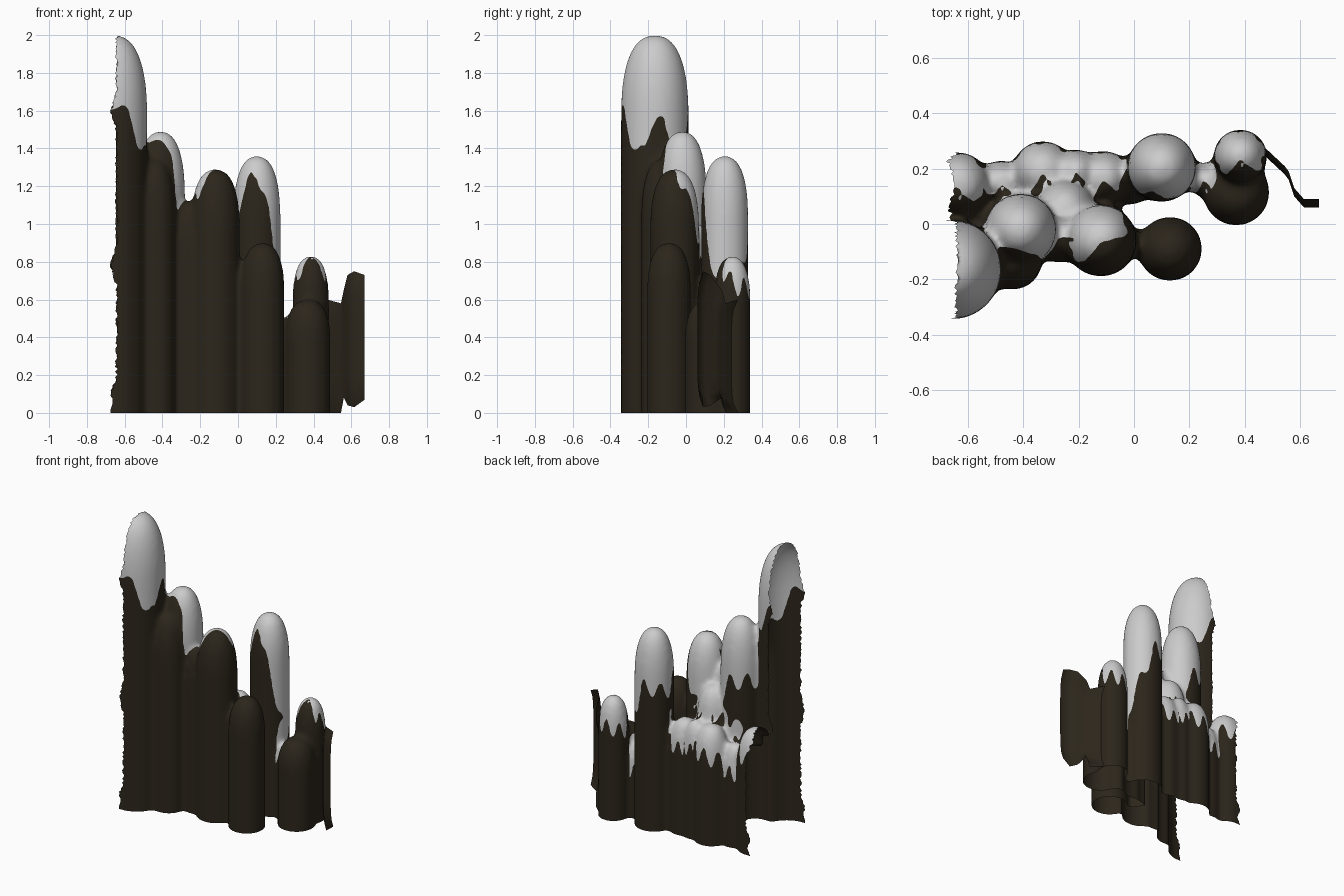
import bpy, bmesh, math, random

if "Cube" in bpy.data.objects:
    bpy.data.objects.remove(bpy.data.objects["Cube"])

random.seed(4)

# snow depth below a column's top on its (right, back, left, front)
SNOW = {
    "heavy": (0.72, 0.40, 0.40, 0.34),
    "side": (0.85, 0.36, 0.40, 0.06),
    "back": (-0.05, 0.45, 0.25, -0.10),
    "cap": (0.15, 0.18, 0.22, -0.05),
    "bare": (-0.3,) * 4,
}

# x, y, radius, top, snow style
COLUMNS = [
    (-0.66, -0.165, 0.18, 2.00, "heavy"),
    (-0.41, -0.02, 0.13, 1.49, "heavy"),
    (-0.44, -0.13, 0.108, 1.34, "bare"),
    (-0.12, -0.06, 0.13, 1.29, "back"),
    (0.10, 0.205, 0.125, 1.36, "side"),
    (0.13, -0.09, 0.116, 0.90, "bare"),
    (0.385, 0.245, 0.097, 0.83, "cap"),
    (0.37, 0.115, 0.12, 0.60, "bare"),
    (0.255, 0.16, 0.06, 0.51, "cap"),
    # rear ledge
    (-0.33, 0.19, 0.11, 0.80, "cap"),
    (-0.21, 0.19, 0.08, 0.80, "cap"),
    (-0.11, 0.165, 0.10, 0.78, "cap"),
    (-0.01, 0.14, 0.07, 0.70, "bare"),
    (-0.48, 0.15, 0.08, 0.70, "cap"),
    (-0.64, 0.14, 0.12, 0.84, "cap"),
    # fillers
    (-0.25, 0.05, 0.11, 1.00, "heavy"),
    (-0.27, -0.05, 0.09, 1.12, "back"),
    (-0.56, 0.05, 0.09, 0.65, "bare"),
]


def add_column(bm, x, y, r, top, segs=40):
    # bullet-shaped solid: straight shaft with a blunt dome
    dome = 0.12 + 0.16 * top
    profile = [(r, -0.12)]
    for i in range(14):
        a = math.pi / 2 * i / 14
        profile.append((r * math.cos(a) ** 0.82,
                        top - dome + dome * math.sin(a) ** 0.82))
    rings = [[bm.verts.new((x + pr * math.cos(2 * math.pi * k / segs),
                            y + pr * math.sin(2 * math.pi * k / segs), z))
              for k in range(segs)] for pr, z in profile]
    for lo, hi in zip(rings, rings[1:]):
        for k in range(segs):
            j = (k + 1) % segs
            bm.faces.new((lo[k], lo[j], hi[j], hi[k]))
    tip = bm.verts.new((x, y, top))
    for k in range(segs):
        bm.faces.new((rings[-1][k], rings[-1][(k + 1) % segs], tip))
    bm.faces.new(rings[0][::-1])


def is_snow(p):
    # nearest column decides; depth blends around it with a jagged hem
    x, y, r, top, style = min(
        COLUMNS, key=lambda c: math.hypot(p.x - c[0], p.y - c[1]) / c[2]
        + 3 * max(0, p.z - c[3] - 0.04))
    a = math.atan2(p.y - y, p.x - x) % (2 * math.pi)
    q = a / (math.pi / 2)
    i, t = int(q) % 4, q % 1
    depth = SNOW[style][i] * (1 - t) + SNOW[style][(i + 1) % 4] * t
    jag = 0.06 * math.cos(7 * a + top)
    return p.z > top - depth + jag


def make_object(name, bm, mat=None):
    me = bpy.data.meshes.new(name)
    bm.to_mesh(me)
    ob = bpy.data.objects.new(name, me)
    bpy.context.collection.objects.link(ob)
    for f in me.polygons:
        f.use_smooth = True
    if mat:
        me.materials.append(mat)
    return ob


rock = bpy.data.materials.new("dark_rock")
rock.diffuse_color = (0.025, 0.019, 0.011, 1)
rock.use_nodes = True
rock.node_tree.nodes["Principled BSDF"].inputs["Base Color"].default_value = rock.diffuse_color

# fuse all columns into one softened surface
bm = bmesh.new()
for c in COLUMNS:
    add_column(bm, *c[:4])
raw = make_object("raw_columns", bm)
bm.free()
m = raw.modifiers.new("fuse", 'REMESH')
m.mode = 'VOXEL'
m.voxel_size = 0.014
m = raw.modifiers.new("soften", 'SMOOTH')
m.factor = 0.5
m.iterations = 14
fused = raw.evaluated_get(bpy.context.evaluated_depsgraph_get())
bm = bmesh.new()
bm.from_mesh(fused.to_mesh())
fused.to_mesh_clear()
bpy.data.objects.remove(raw)

# open the bottom and the broken left side
for co, no in (((0, 0, 0), (0, 0, -1)), ((-0.645, 0, 0), (-1, 0, 0))):
    bmesh.ops.bisect_plane(bm, geom=bm.verts[:] + bm.edges[:] + bm.faces[:],
                           plane_co=co, plane_no=no, clear_outer=True)
for v in bm.verts:
    if v.co.x < -0.6449:
        spike = max(0, 1 - min(abs(v.co.z - s) for s in (0, 0.1, 0.78, 1.6)) / 0.1)
        v.co.x += random.uniform(-0.006, 0.01) - 0.03 * spike

# mark the snow faces and straighten the stepped hem between snow and rock
for f in bm.faces:
    f.material_index = int(is_snow(f.calc_center_median()))
hem = {}
for e in bm.edges:
    if len({f.material_index for f in e.link_faces}) == 2:
        a, b = e.verts
        hem.setdefault(a, []).append(b)
        hem.setdefault(b, []).append(a)
for _ in range(4):
    moved = {v: sum((n.co for n in ns), v.co * 2) / (2 + len(ns))
             for v, ns in hem.items() if len(ns) == 2}
    for v, co in moved.items():
        v.co = co

# split into rock and snow surfaces
for name, want, mat in (("rock_columns", 0, rock), ("snow_caps", 1, None)):
    part = bm.copy()
    drop = [f for f in part.faces if f.material_index != want]
    bmesh.ops.delete(part, geom=drop, context='FACES')
    for f in part.faces:
        f.material_index = 0
    make_object(name, part, mat)
    part.free()
bm.free()

# thin curved rock shard trailing off to the right: x, y, bottom, top
SHARD = [(0.47, 0.25, 0, 0.60), (0.545, 0.18, 0, 0.58), (0.56, 0.16, 0.08, 0.65),
         (0.58, 0.10, 0.04, 0.73), (0.615, 0.06, 0.03, 0.75), (0.67, 0.06, 0.07, 0.73)]
ROWS = 12
bm = bmesh.new()
grid = [[bm.verts.new((x, y + 0.03 * (2 * k / ROWS - 1) ** 6, lo + (hi - lo) * k / ROWS))
         for k in range(ROWS + 1)] for x, y, lo, hi in SHARD]
for a, b in zip(grid, grid[1:]):
    for k in range(ROWS):
        bm.faces.new((a[k], b[k], b[k + 1], a[k + 1]))
make_object("rock_shard", bm, rock)
bm.free()
